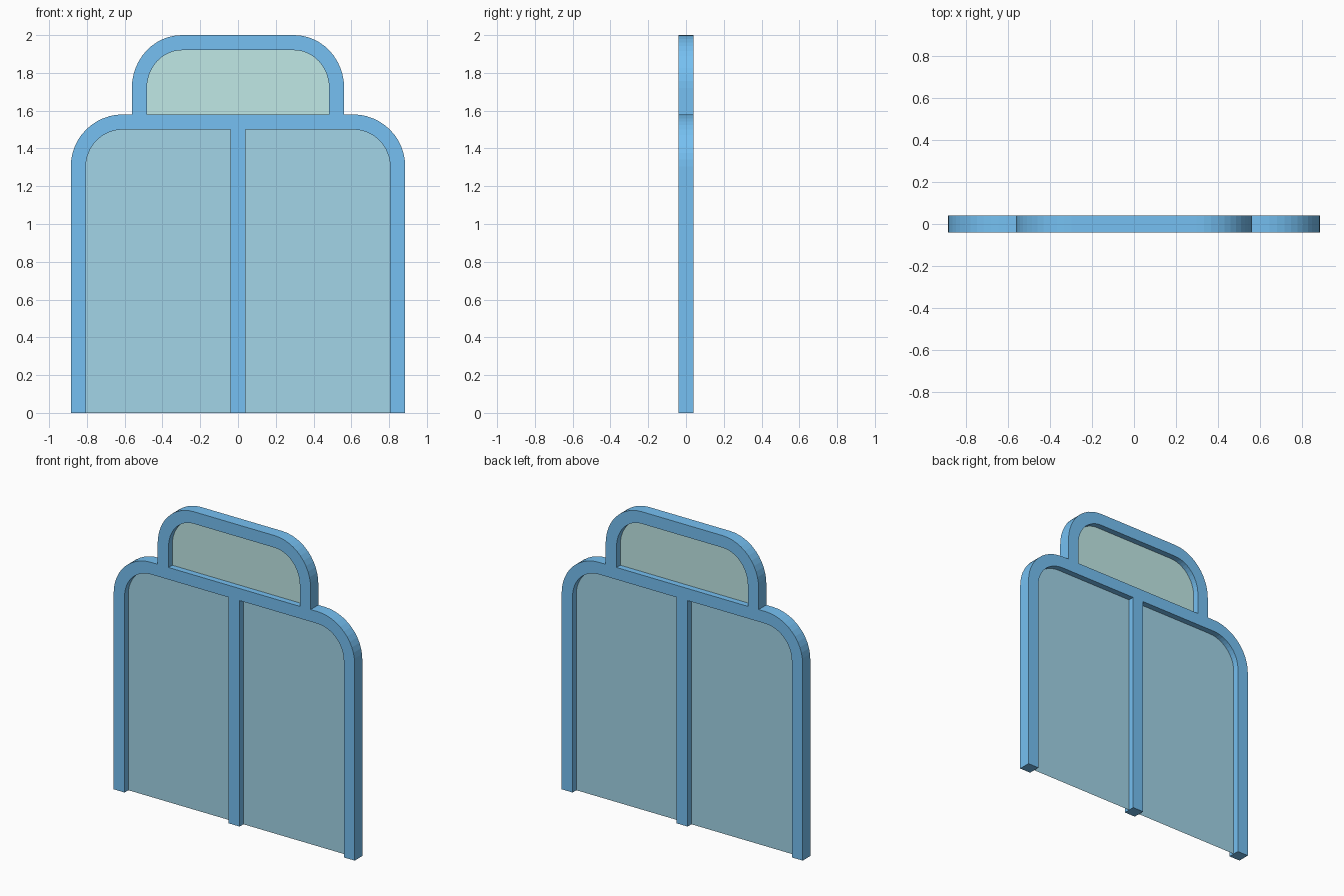
import bpy, bmesh, math

if "Cube" in bpy.data.objects:
    bpy.data.objects.remove(bpy.data.objects["Cube"])

HALF = 0.04   # half of the square bar section
SEG = 12      # facets per rounded corner


def material(name, rgb):
    m = bpy.data.materials.new(name)
    m.diffuse_color = (*rgb, 1)
    m.use_nodes = True
    m.node_tree.nodes["Principled BSDF"].inputs["Base Color"].default_value = m.diffuse_color
    return m


def arch(half_w, z0, top, rx, rz):
    """Arch centreline with its outward normals, left foot to right foot."""
    right = [((half_w, z0), (1, 0))]
    for i in range(SEG + 1):
        a = math.pi / 2 * i / SEG
        c, s = math.cos(a), math.sin(a)
        n = math.hypot(c / rx, s / rz)
        right.append(((half_w - rx + rx * c, top - rz + rz * s),
                      (c / rx / n, s / rz / n)))
    left = [((-p[0], p[1]), (-n[0], n[1])) for p, n in right]
    return left + right[::-1]


def offset(path, d):
    return [(p[0] + n[0] * d, p[1] + n[1] * d) for p, n in path]


def finish(name, bm, mat):
    bmesh.ops.recalc_face_normals(bm, faces=bm.faces)
    me = bpy.data.meshes.new(name)
    bm.to_mesh(me)
    bm.free()
    me.materials.append(mat)
    bpy.context.collection.objects.link(bpy.data.objects.new(name, me))


def frame(name, path, mat):
    """Sweep the square bar section along the arch."""
    bm = bmesh.new()
    rings = []
    for o, i in zip(offset(path, HALF), offset(path, -HALF)):
        corners = [(o, -HALF), (o, HALF), (i, HALF), (i, -HALF)]
        rings.append([bm.verts.new((p[0], y, p[1])) for p, y in corners])
    for a, b in zip(rings, rings[1:]):
        for k in range(4):
            j = (k + 1) % 4
            bm.faces.new((a[k], a[j], b[j], b[k]))
    bm.faces.new(rings[0])
    bm.faces.new(rings[-1])
    finish(name, bm, mat)


def panel(name, path, mat):
    """Thin sheet filling the arch on its centre plane."""
    bm = bmesh.new()
    bm.faces.new([bm.verts.new((x, 0, z)) for x, z in offset(path, -HALF)])
    finish(name, bm, mat)


blue = material("frame_blue", (0.18, 0.53, 0.89))
teal = material("lower_panel_blue", (0.36, 0.66, 0.80))
mint = material("upper_panel_green", (0.53, 0.81, 0.79))

# Large lower arch and its sheet
lower = arch(0.845, 0, 1.54, 0.235, 0.235)
frame("lower_frame", lower, blue)
panel("lower_panel", lower, teal)

# Small upper arch standing on the lower one
upper = arch(0.522, 1.58, 1.96, 0.225, 0.24)
frame("upper_frame", upper, blue)
panel("upper_panel", upper, mint)

# Centre post
bm = bmesh.new()
bmesh.ops.create_cube(bm, size=1)
for v in bm.verts:
    v.co = (v.co.x * 2 * HALF, v.co.y * 2 * HALF, (v.co.z + 0.5) * 1.5)
finish("centre_post", bm, blue)
